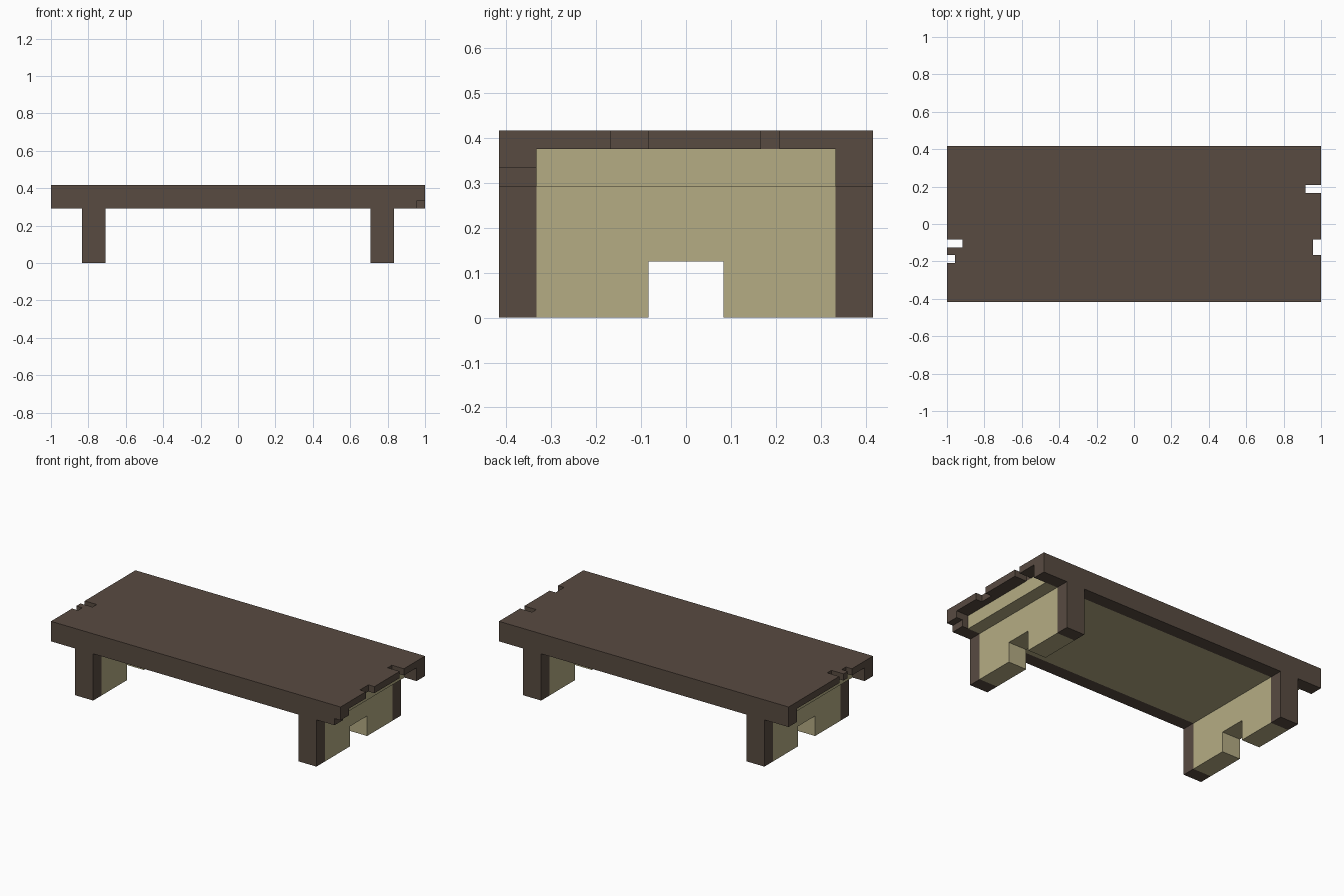
import bpy, bmesh
from mathutils import Vector

cube = bpy.data.objects.get("Cube")
if cube:
    bpy.data.objects.remove(cube, do_unlink=True)

U = 1 / 24  # one grid step of the design


def material(name, rgb):
    m = bpy.data.materials.new(name)
    m.use_nodes = True
    m.diffuse_color = (*rgb, 1)
    m.node_tree.nodes["Principled BSDF"].inputs["Base Color"].default_value = (*rgb, 1)
    return m


brown = material("dark_brown_wood", (0.098, 0.070, 0.053))
tan = material("pale_tan_wood", (0.462, 0.413, 0.231))


def prism(name, mat, outline, axis, low, high):
    """Extrude a 2D outline, in grid steps, along one axis from low to high."""
    def place(a, b):
        coords = [a, b]
        coords.insert(axis, low)
        return Vector(coords) * U
    bm = bmesh.new()
    face = bm.faces.new([bm.verts.new(place(a, b)) for a, b in outline])
    ext = bmesh.ops.extrude_face_region(bm, geom=[face])
    shift = Vector((0, 0, 0))
    shift[axis] = (high - low) * U
    moved = [g for g in ext["geom"] if isinstance(g, bmesh.types.BMVert)]
    bmesh.ops.translate(bm, verts=moved, vec=shift)
    bmesh.ops.recalc_face_normals(bm, faces=bm.faces)
    mesh = bpy.data.meshes.new(name)
    bm.to_mesh(mesh)
    bm.free()
    mesh.materials.append(mat)
    obj = bpy.data.objects.new(name, mesh)
    bpy.context.collection.objects.link(obj)
    return obj


def rect(a0, a1, b0, b1):
    return [(a0, b0), (a1, b0), (a1, b1), (a0, b1)]


def notch(x_edge, x_in, y0, y1):
    return [(x_edge, y0), (x_in, y0), (x_in, y1), (x_edge, y1)]


# Worn tabletop with chips in both ends
top = [(-24, -10), (24, -10)]
top += notch(24, 23, -4, -2) + notch(24, 22, 4, 5)
top += [(24, 10), (-24, 10)]
top += notch(-24, -22, -2, -3) + notch(-24, -23, -4, -5)
prism("tabletop", brown, top, 2, 9, 10)

# Side rails; the front one has a chipped lower corner
prism("back_rail", brown, rect(-24, 24, 7, 9), 1, 8, 10)
chipped = [(-24, 7), (23, 7), (23, 8), (24, 8), (24, 9), (-24, 9)]
prism("front_rail", brown, chipped, 1, -10, -8)

# Pale core under the top, set back at both ends
prism("core_slab", tan, rect(-22, 22, -8, 8), 2, 7, 9)

# Legs: a pale panel with a foot cutout between two dark posts
panel = [(-8, 0), (-2, 0), (-2, 3), (2, 3), (2, 0), (8, 0), (8, 7), (-8, 7)]
for side, x0 in (("left", 17), ("right", -20)):
    prism(side + "_leg_panel", tan, panel, 0, x0, x0 + 3)
    for end, y0 in (("front", -10), ("back", 8)):
        prism(f"{side}_{end}_post", brown, rect(y0, y0 + 2, 0, 7), 0, x0, x0 + 3)
